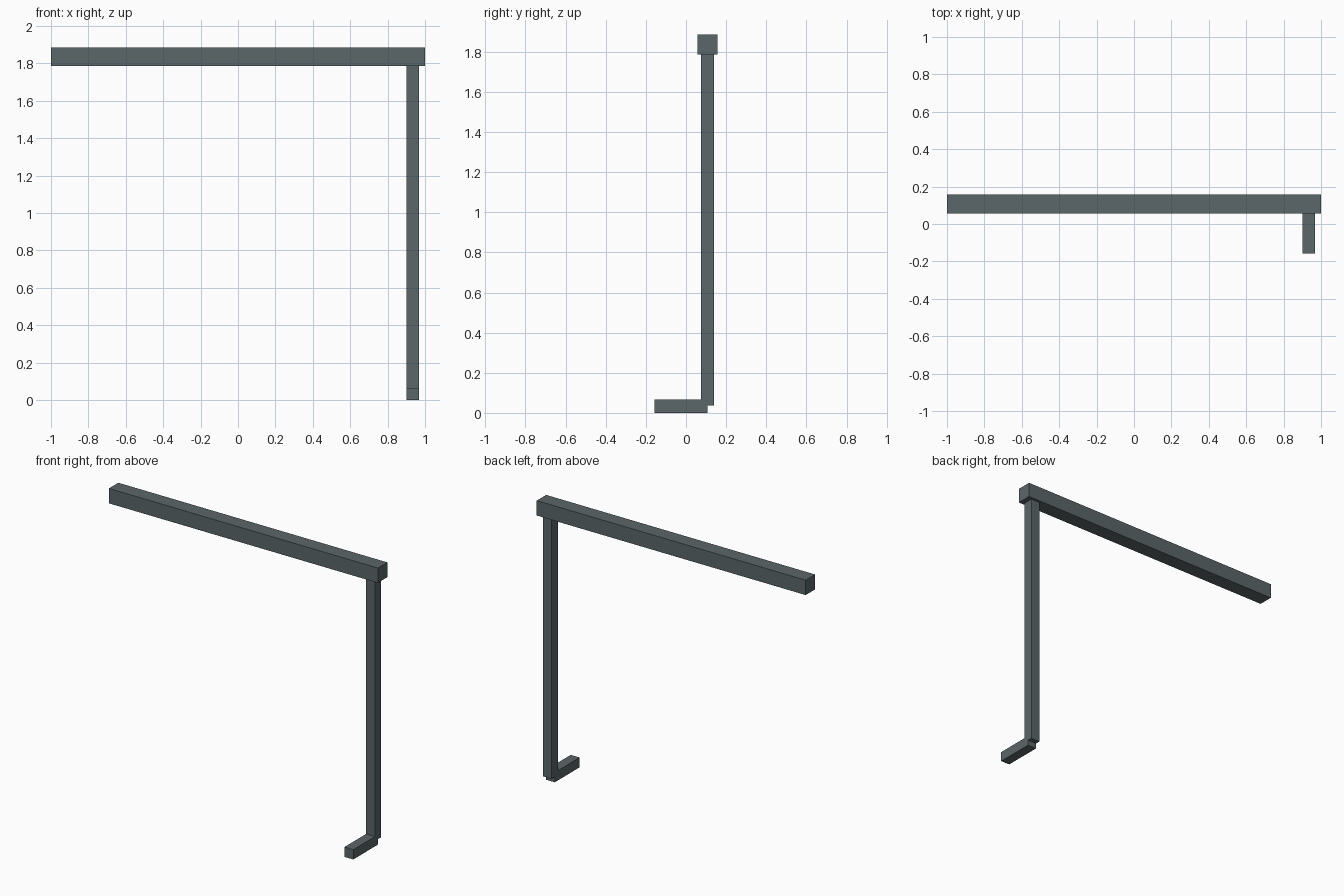
import bpy

if "Cube" in bpy.data.objects:
    bpy.data.objects.remove(bpy.data.objects["Cube"])

# One slate grey paint for the whole frame
slate = bpy.data.materials.new("slate_grey")
slate.diffuse_color = (0.105, 0.133, 0.138, 1.0)
slate.use_nodes = True
slate.node_tree.nodes["Principled BSDF"].inputs["Base Color"].default_value = slate.diffuse_color


def bar(name, low, high):
    """Square-edged bar spanning two opposite corners."""
    bpy.ops.mesh.primitive_cube_add(
        size=1, location=[(a + b) / 2 for a, b in zip(low, high)])
    obj = bpy.context.object
    obj.name = name
    obj.scale = [b - a for a, b in zip(low, high)]
    bpy.ops.object.transform_apply(location=False, rotation=False, scale=True)
    obj.data.materials.append(slate)
    return obj


AXIS_X, AXIS_Y = 0.934, 0.107   # centre line of the post
HALF = 0.033                    # half thickness of post and foot
BEAM_HALF = 0.05

# Long horizontal top beam
bar("top_beam", (-1, AXIS_Y - BEAM_HALF, 1.786), (1, AXIS_Y + BEAM_HALF, 1.886))

# Upright post, running into the middle of the beam
bar("post", (AXIS_X - HALF, AXIS_Y - HALF, 0.036),
    (AXIS_X + HALF, AXIS_Y + HALF, 1.836))

# Short foot pointing forward, ending at the post's centre line
bar("foot", (AXIS_X - HALF, -0.157, 0), (AXIS_X + HALF, AXIS_Y, 2 * HALF))
